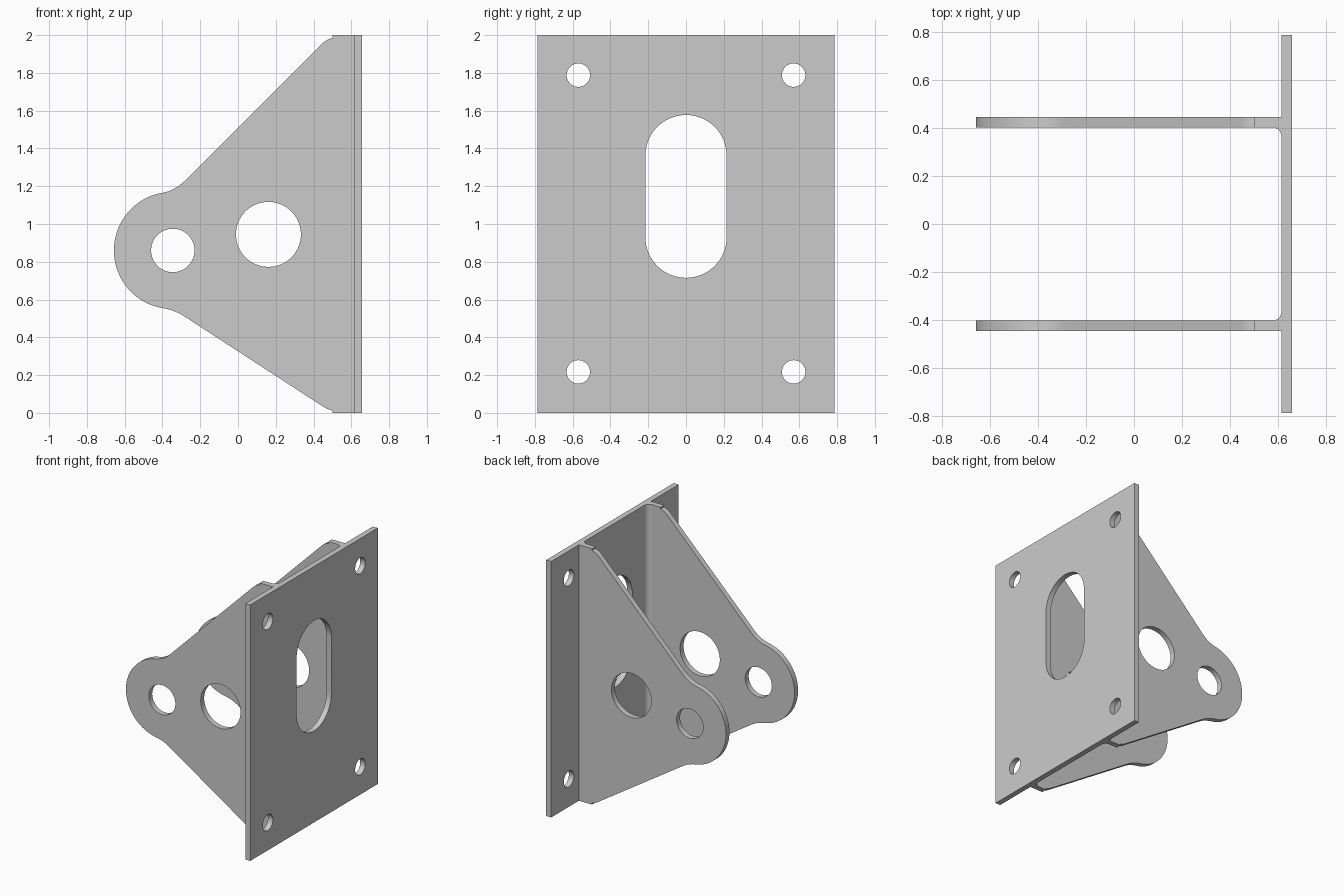
import bpy, bmesh
from math import pi, sin, cos, radians, atan2

cube = bpy.data.objects.get("Cube")
if cube:
    bpy.data.objects.remove(cube, do_unlink=True)

steel = bpy.data.materials.new("plain grey metal")
steel.use_nodes = True
GREY = (0.6, 0.6, 0.6, 1)
steel.diffuse_color = GREY
steel.node_tree.nodes["Principled BSDF"].inputs["Base Color"].default_value = GREY


def arc(cx, cy, r, start, end, n):
    angles = [radians(start + (end - start) * i / n) for i in range(n + 1)]
    return [(cx + r * cos(a), cy + r * sin(a)) for a in angles]


def circle(cx, cy, r, n=64):
    return arc(cx, cy, r, 0, 360, n)[:-1]


def blend(a, c, b, n=8):
    """Rounded corner from a to b, bending towards c."""
    return [tuple((1 - t) ** 2 * p + 2 * t * (1 - t) * q + t * t * s
                  for p, q, s in zip(a, c, b))
            for t in (i / n for i in range(n + 1))]


def sheet(name, loops, thickness, location, rotation=(0, 0, 0)):
    """Extruded flat outline; every loop after the first is a hole."""
    curve = bpy.data.curves.new(name, 'CURVE')
    curve.dimensions = '2D'
    curve.fill_mode = 'BOTH'
    curve.extrude = thickness / 2
    for loop in loops:
        spline = curve.splines.new('POLY')
        spline.points.add(len(loop) - 1)
        for point, (u, v) in zip(spline.points, loop):
            point.co = (u, v, 0, 1)
        spline.use_cyclic_u = True
    obj = bpy.data.objects.new(name, curve)
    bpy.context.collection.objects.link(obj)
    obj.location, obj.rotation_euler = location, rotation
    bpy.ops.object.select_all(action='DESELECT')
    obj.select_set(True)
    bpy.context.view_layer.objects.active = obj
    bpy.ops.object.convert(target='MESH')
    obj = bpy.context.object
    bm = bmesh.new()
    bm.from_mesh(obj.data)
    bmesh.ops.remove_doubles(bm, verts=bm.verts, dist=0.0001)
    bmesh.ops.recalc_face_normals(bm, faces=bm.faces)
    bm.to_mesh(obj.data)
    bm.free()
    obj.data.materials.clear()
    obj.data.materials.append(steel)
    bpy.ops.object.shade_smooth_by_angle(angle=radians(30))
    return obj


T = 0.043           # sheet thickness
FACE = 0.614        # inner face of the mounting plate
INNER = 0.402       # inner face of each arm

# Mounting plate with a slot and four bolt holes
W = 0.787
slot = arc(0, 1.362, 0.215, 0, 180, 32) + arc(0, 0.93, 0.215, 180, 360, 32)
bolts = [circle(y, z, 0.062, 40) for y in (-0.57, 0.57) for z in (0.217, 1.788)]
sheet("mounting_plate", [[(-W, 0), (W, 0), (W, 2), (-W, 2)], slot] + bolts,
      T, (FACE + T / 2, 0, 0), (pi / 2, 0, pi / 2))

# Arm outline: plate edge, upper slope, rounded eye, lower slope
outline = [(FACE, 0), (FACE, 2), (0.5, 2)]
outline += blend((0.5, 1.985), (0.468, 1.978), (0.44, 1.95))
outline += blend((-0.28, 1.23), (-0.335, 1.177), (-0.4, 1.165))
outline += arc(-0.347, 0.86, 0.31, 100, 260, 56)
outline += blend((-0.4, 0.555), (-0.335, 0.543), (-0.29, 0.515))
outline += blend((0.44, 0.04), (0.47, 0.02), (0.5, 0.012)) + [(0.5, 0)]
holes = [circle(-0.345, 0.86, 0.115), circle(0.161, 0.945, 0.172)]

for side, name in ((1, "back"), (-1, "front")):
    sheet(name + "_arm", [outline] + holes, T,
          (0, side * (INNER + T / 2), 0), (pi / 2, 0, 0))
    # Inside corner fillet between arm and plate
    R = 0.04
    corner = [(FACE, side * INNER)]
    corner += [(x, side * y) for x, y in arc(FACE - R, INNER - R, R, 0, 90, 10)]
    sheet(name + "_corner_fillet", [corner], 2, (0, 0, 1))
